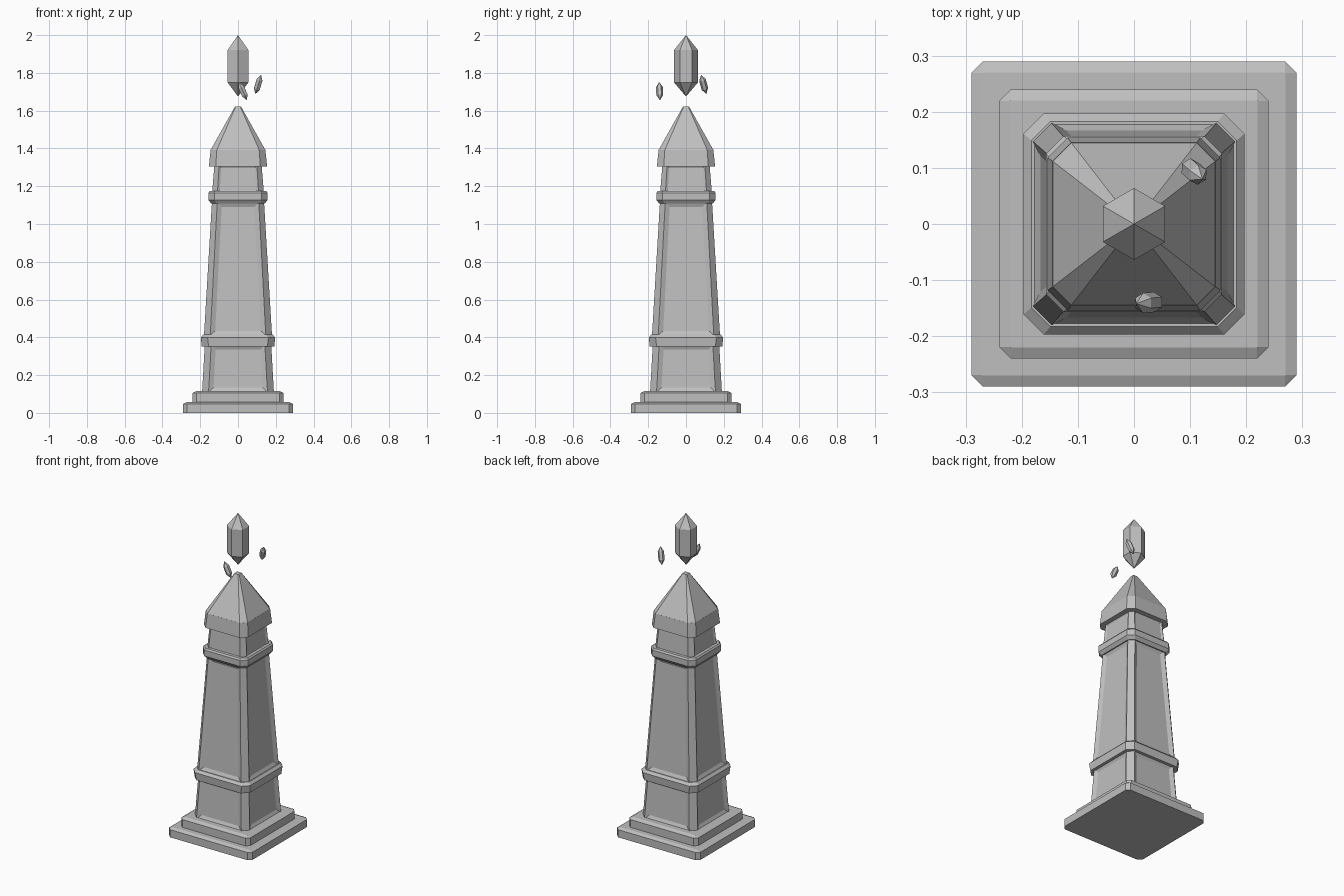
import bpy, bmesh, math
from mathutils import Vector

if "Cube" in bpy.data.objects:
    bpy.data.objects.remove(bpy.data.objects["Cube"])

stone = bpy.data.materials.new("grey stone")
stone.diffuse_color = (0.52, 0.52, 0.52, 1)
stone.use_nodes = True
stone.node_tree.nodes["Principled BSDF"].inputs["Base Color"].default_value = stone.diffuse_color


def finish(name, bm):
    bmesh.ops.recalc_face_normals(bm, faces=bm.faces)
    me = bpy.data.meshes.new(name)
    bm.to_mesh(me)
    bm.free()
    me.materials.append(stone)
    ob = bpy.data.objects.new(name, me)
    bpy.context.collection.objects.link(ob)
    return ob


def ring(half, cut, z):
    """Square outline with cut corners."""
    a, b = half, half - cut
    return [(a, -b, z), (a, b, z), (b, a, z), (-b, a, z),
            (-a, b, z), (-a, -b, z), (-b, -a, z), (b, -a, z)]


def tier(name, profile, panel=None):
    """Loft cut-corner squares (half width, corner cut, height);
    panel = (border, depth) recesses the four broad sides."""
    bm = bmesh.new()
    rings = [[bm.verts.new(p) for p in ring(*r)] for r in profile]
    broad = []
    for lo, hi in zip(rings, rings[1:]):
        for i in range(8):
            j = (i + 1) % 8
            f = bm.faces.new((lo[i], lo[j], hi[j], hi[i]))
            if i % 2 == 0:
                broad.append(f)
    bm.faces.new(rings[0][::-1])
    bm.faces.new(rings[-1])
    bm.normal_update()
    if panel:
        bmesh.ops.inset_individual(bm, faces=broad, thickness=panel[0],
                                   depth=-panel[1], use_even_offset=True)
    return finish(name, bm)


def crystal(name, bottom, top, radius, cone_low, cone_high, spin=math.pi / 6):
    """Six-sided prism with a point at each end."""
    bottom, top = Vector(bottom), Vector(top)
    axis = top - bottom
    length = axis.length
    bm = bmesh.new()
    rows = [[bm.verts.new((radius * math.cos(spin + k * math.pi / 3),
                           radius * math.sin(spin + k * math.pi / 3), z))
             for k in range(6)] for z in (cone_low, length - cone_high)]
    p0 = bm.verts.new((0, 0, 0))
    p1 = bm.verts.new((0, 0, length))
    for k in range(6):
        n = (k + 1) % 6
        bm.faces.new((rows[0][k], rows[0][n], rows[1][n], rows[1][k]))
        bm.faces.new((p0, rows[0][n], rows[0][k]))
        bm.faces.new((p1, rows[1][k], rows[1][n]))
    turn = Vector((0, 0, 1)).rotation_difference(axis).to_matrix()
    for v in bm.verts:
        v.co = turn @ v.co + bottom
    return finish(name, bm)


# Stepped base
tier("base_plate", [(0.29, 0.021, 0), (0.29, 0.021, 0.048), (0.27, 0.0005, 0.057)])
tier("base_step", [(0.24, 0.021, 0.05), (0.24, 0.021, 0.106), (0.22, 0.0005, 0.116)])

# Tapered shaft with recessed panels
tier("lower_shaft", [(0.19, 0.034, 0.11), (0.176, 0.034, 0.36)], (0.025, 0.012))
tier("main_shaft", [(0.18, 0.033, 0.41), (0.138, 0.028, 1.115)], (0.025, 0.012))
tier("neck", [(0.137, 0.028, 1.165), (0.125, 0.025, 1.31)], (0.012, 0.006))

# Collars
tier("lower_collar", [(0.192, 0.036, 0.352), (0.197, 0.036, 0.4), (0.183, 0.034, 0.415)])
tier("upper_collar", [(0.142, 0.029, 1.108), (0.157, 0.032, 1.128),
                      (0.157, 0.032, 1.165), (0.15, 0.031, 1.175)])

# Cap and pointed roof
tier("cap", [(0.154, 0.036, 1.305), (0.145, 0.033, 1.393)])
tier("roof", [(0.145, 0.033, 1.392), (0.016, 0.004, 1.622)])

# Floating crystals
crystal("large_crystal", (0, 0, 1.675), (0, 0, 2.0), 0.064, 0.075, 0.08)
crystal("small_crystal_right", (0.092, 0.107, 1.688), (0.122, 0.08, 1.79), 0.018, 0.03, 0.03)
crystal("small_crystal_front", (0.048, -0.138, 1.655), (0.004, -0.142, 1.752), 0.018, 0.03, 0.03)
